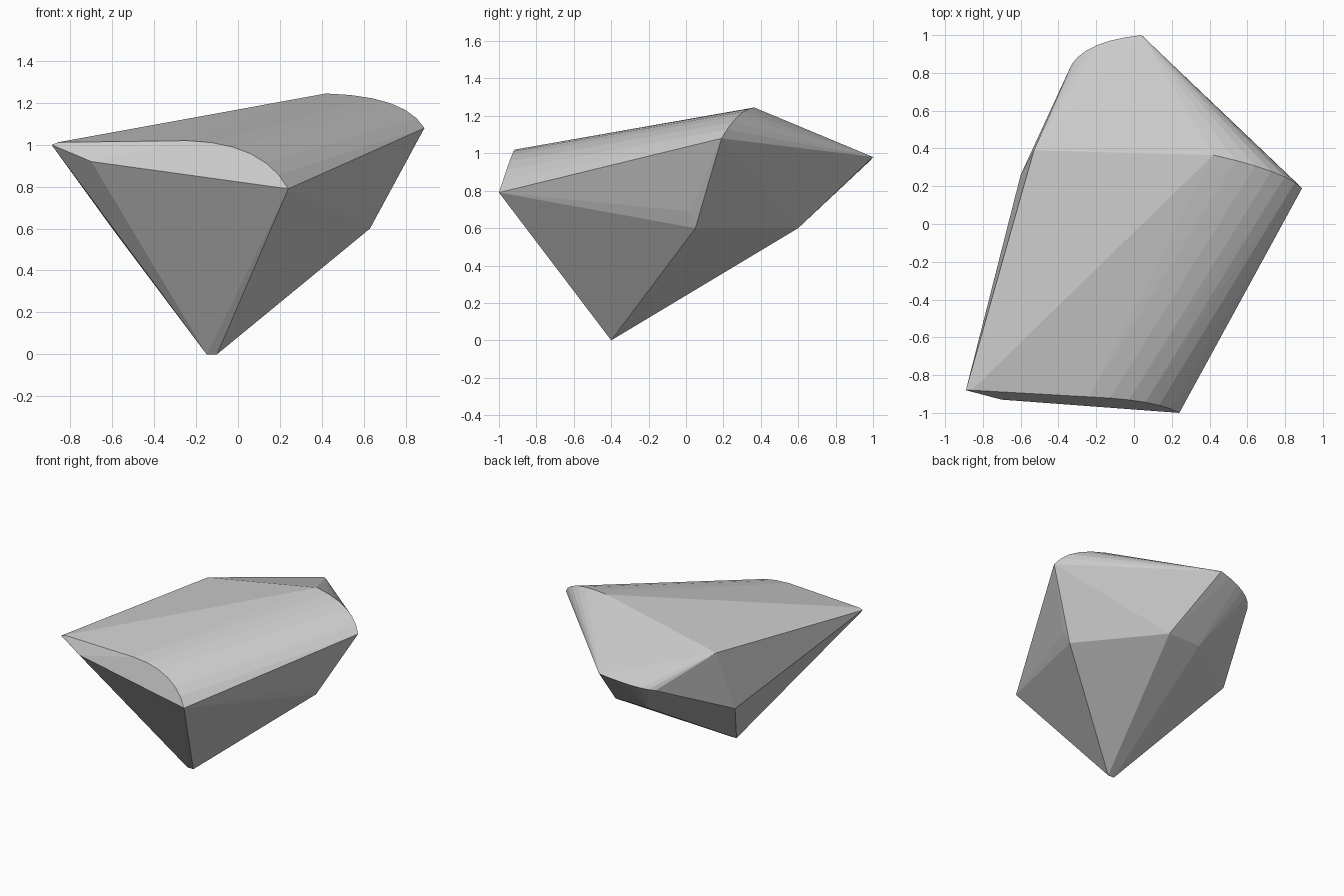
import bpy, bmesh
from mathutils import Vector

if "Cube" in bpy.data.objects:
    bpy.data.objects.remove(bpy.data.objects["Cube"])


def arc(a, ctrl, b, n=6):
    """Quadratic curve of points from a to b pulled towards ctrl."""
    a, ctrl, b = Vector(a), Vector(ctrl), Vector(b)
    return [a * (1 - t) ** 2 + ctrl * 2 * t * (1 - t) + b * t * t
            for t in (i / n for i in range(n + 1))]


points = []
# Pointed foot
points += [(-0.15, -0.4, 0), (-0.10, -0.4, 0)]
# Waist corners
points += [(-0.60, 0.26, 0.60), (-0.09, 0.60, 0.60), (0.18, 0.60, 0.60),
           (0.63, 0.05, 0.60), (0.66, 0.02, 0.69)]
# Left side corners
points += [(-0.89, -0.88, 1.0), (-0.86, -0.88, 1.012), (-0.70, -0.93, 0.92),
           (-0.53, 0.39, 1.06)]
# Rounded rims: front, right rear, back
points += arc((0.24, -1.0, 0.79), (0.12, -0.93, 1.01), (-0.24, -0.915, 1.02))
points += arc((0.89, 0.19, 1.08), (0.80, 0.28, 1.235), (0.42, 0.365, 1.245))
points += arc((0.04, 1.0, 0.98), (-0.25, 0.97, 0.93), (-0.33, 0.845, 0.89))

# Faceted stone: convex skin around all corners
bm = bmesh.new()
for p in points:
    bm.verts.new(p)
res = bmesh.ops.convex_hull(bm, input=bm.verts[:])
loose = [v for v in bm.verts if not v.link_faces]
bmesh.ops.delete(bm, geom=loose, context='VERTS')
bmesh.ops.recalc_face_normals(bm, faces=bm.faces[:])
mesh = bpy.data.meshes.new("faceted_stone")
bm.to_mesh(mesh)
bm.free()
stone = bpy.data.objects.new("faceted_stone", mesh)
bpy.context.collection.objects.link(stone)
